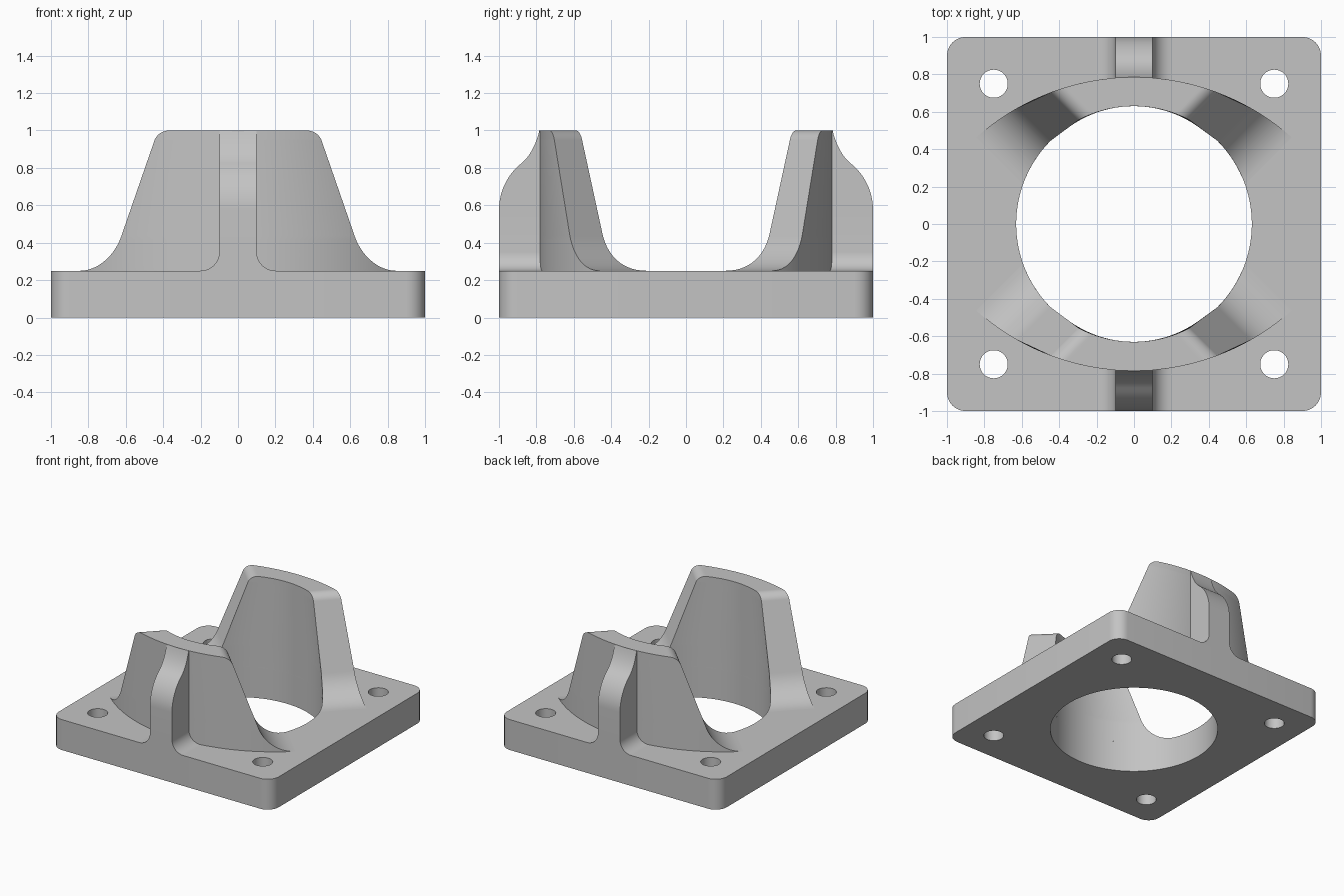
import bpy, bmesh
from math import sqrt, sin, cos, pi, radians, atan2

if "Cube" in bpy.data.objects:
    bpy.data.objects.remove(bpy.data.objects["Cube"])

BORE, ARC_R, ARC_Y = 0.63, 1.265, -0.48
BASE_Z, TOP_Z = 0.25, 1.0

grey = bpy.data.materials.new("light grey")
grey.use_nodes = True
grey.diffuse_color = (0.55, 0.55, 0.55, 1)
grey.node_tree.nodes["Principled BSDF"].inputs["Base Color"].default_value = (0.55, 0.55, 0.55, 1)


def finish(ob, angle=30):
    ob.data.materials.clear()
    ob.data.materials.append(grey)
    bpy.ops.object.select_all(action='DESELECT')
    ob.select_set(True)
    bpy.context.view_layer.objects.active = ob
    bpy.ops.object.shade_smooth_by_angle(angle=radians(angle))


def to_object(name, bm):
    bmesh.ops.remove_doubles(bm, verts=bm.verts, dist=1e-5)
    bmesh.ops.recalc_face_normals(bm, faces=bm.faces)
    me = bpy.data.meshes.new(name)
    bm.to_mesh(me)
    bm.free()
    ob = bpy.data.objects.new(name, me)
    bpy.context.collection.objects.link(ob)
    return ob


def prism(name, points, z0, z1):
    bm = bmesh.new()
    face = bm.faces.new([bm.verts.new((x, y, z0)) for x, y in points])
    top = bmesh.ops.extrude_face_region(bm, geom=[face])["geom"]
    for v in top:
        if isinstance(v, bmesh.types.BMVert):
            v.co.z = z1
    return to_object(name, bm)


def circle(cx, cy, r, n):
    return [(cx + r * cos(2 * pi * i / n), cy + r * sin(2 * pi * i / n)) for i in range(n)]


def loft(name, sections, side):
    """Join stacked closed sections; each is an outer row plus a matching inner row."""
    bm = bmesh.new()
    rows = []
    for outer, inner, z in sections:
        rows.append([[bm.verts.new((x, y * side, z)) for x, y in row] for row in (outer, inner)])
    for (o0, i0), (o1, i1) in zip(rows, rows[1:]):
        a, b = o0 + i0[::-1], o1 + i1[::-1]
        for k in range(len(a)):
            m = (k + 1) % len(a)
            bm.faces.new((a[k], a[m], b[m], b[k]))
    o, i = rows[-1]
    for k in range(len(o) - 1):
        bm.faces.new((o[k], o[k + 1], i[k + 1], i[k]))
    return to_object(name, bm)


# Base plate: rounded square with a bore and four bolt holes
outline = []
for q, (sx, sy) in enumerate([(1, 1), (-1, 1), (-1, -1), (1, -1)]):
    for s in range(9):
        a = (q + s / 8) * pi / 2
        outline.append((0.9 * sx + 0.1 * cos(a), 0.9 * sy + 0.1 * sin(a)))
plate = prism("base_plate", outline, 0, BASE_Z)
holes = [(0, 0, BORE, 128)] + [(x, y, 0.075, 40) for x in (-0.75, 0.75) for y in (-0.75, 0.75)]
for hole in holes:
    cutter = prism("hole_cutter", circle(*hole), -0.1, 0.5)
    cutter.hide_render = True
    bpy.context.view_layer.objects.active = plate
    mod = plate.modifiers.new("hole", 'BOOLEAN')
    mod.operation, mod.solver, mod.object = 'DIFFERENCE', 'EXACT', cutter
    bpy.ops.object.modifier_apply(modifier=mod.name)
    bpy.data.objects.remove(cutter)
finish(plate)


# Wall flank: large fillet at the base, sloped straight, small round at the top
def flank(steps=14):
    tilt = radians(20)
    turn = pi / 2 - tilt
    r0, r1 = 0.286, 0.08
    pts = []
    for s in range(steps + 1):
        a = turn * s / steps
        pts.append((-0.27 + r0 * sin(a), BASE_Z + r0 * (1 - cos(a))))
    for s in range(steps + 1):
        a = turn * (1 - s / steps)
        pts.append((0.257 - r1 * sin(a), TOP_Z - r1 * (1 - cos(a))))
    return pts


def arc_row(cy, r, c, n=48):
    """Arc about (0, cy) clipped by the diagonals y = |x| + c."""
    k = c - cy
    x = (-k + sqrt(2 * r * r - k * k)) / 2
    limit = atan2(x, x + k)
    angles = [limit * (2 * i / n - 1) for i in range(n + 1)]
    return [(r * sin(a), cy + r * cos(a)) for a in angles]


wall_sections = [(arc_row(ARC_Y, ARC_R, w * sqrt(2)), arc_row(0, BORE, w * sqrt(2)), z)
                 for w, z in flank()]

# Rib: flared foot, vertical outer face, then an S curve up to the wall's rim
rib_levels = []
for s in range(11):
    a = pi / 2 * s / 10
    rib_levels.append((0.2 - 0.1 * sin(a), 1.0, 0.35 - 0.1 * cos(a)))
R = 0.32
for s in range(13):
    a = radians(52) * s / 12
    rib_levels.append((0.1, 1 - R * (1 - cos(a)), 0.575 + R * sin(a)))
y0, z0 = rib_levels[-1][1:]
for s in range(1, 11):
    t = s / 10
    # concave upper part, leaving the convex part tangentially
    y = (1 - t) ** 2 * y0 + 2 * t * (1 - t) * 0.815 + t * t * 0.784
    z = (1 - t) ** 2 * z0 + 2 * t * (1 - t) * 0.88 + t * t * 0.998
    rib_levels.append((0.1, y, z))
rib_sections = [([(-h, y), (h, y)], [(-h, 0.74), (h, 0.74)], z) for h, y, z in rib_levels]

for label, side in (("front", -1), ("back", 1)):
    finish(loft(label + "_wall", wall_sections, side))
    finish(loft(label + "_rib", rib_sections, side))
